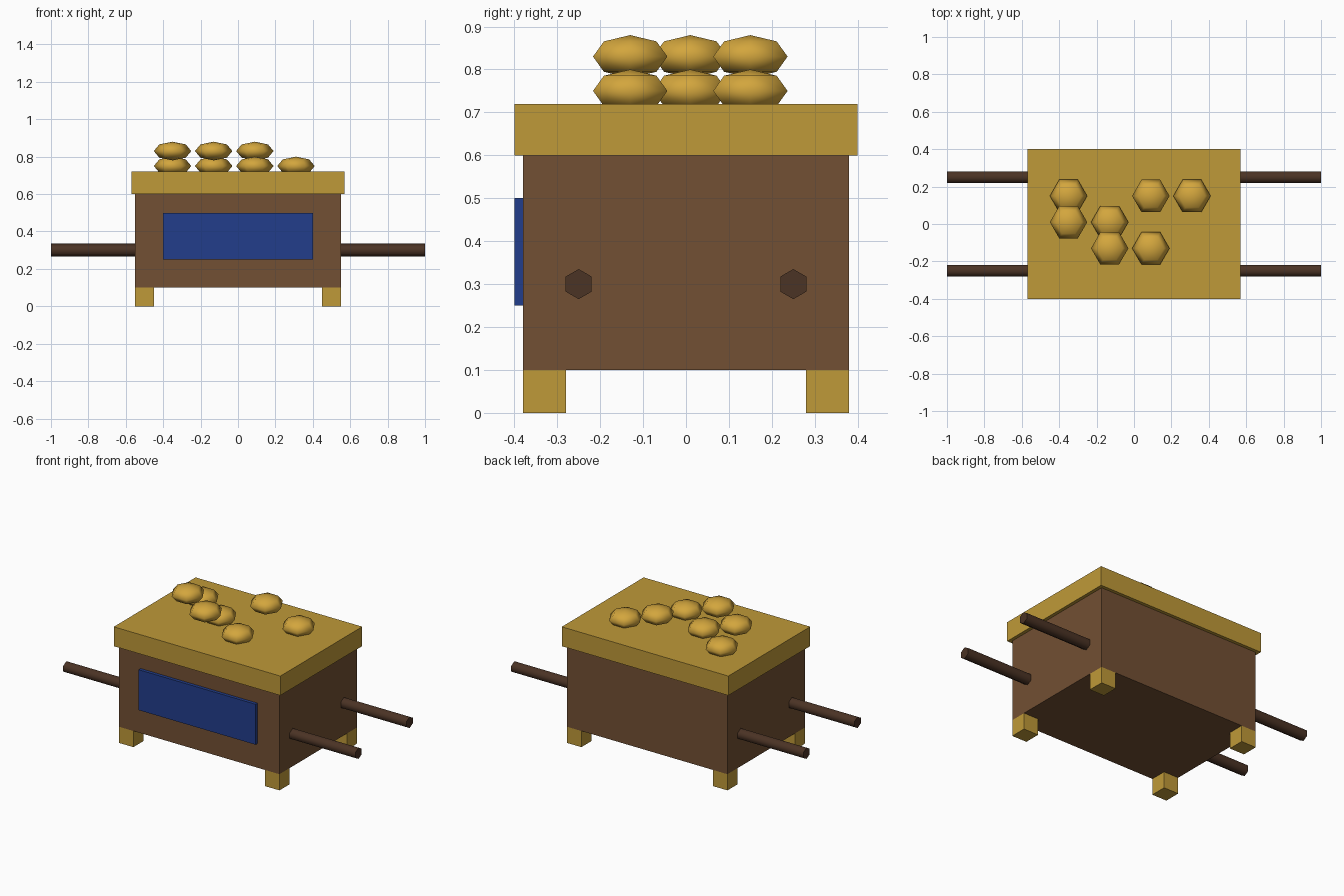
import bpy, bmesh
from math import radians
from mathutils import Matrix, Vector

if "Cube" in bpy.data.objects:
    bpy.data.objects.remove(bpy.data.objects["Cube"])


def material(name, rgb):
    m = bpy.data.materials.new(name)
    m.diffuse_color = (*rgb, 1)
    m.use_nodes = True
    m.node_tree.nodes["Principled BSDF"].inputs["Base Color"].default_value = m.diffuse_color
    return m


GOLD = material("gold", (0.52, 0.32, 0.04))
BRIGHT_GOLD = material("bright_gold", (0.65, 0.38, 0.047))
WOOD = material("wood", (0.17, 0.08, 0.033))
DARK_WOOD = material("dark_wood", (0.07, 0.033, 0.018))
BLUE = material("blue_cloth", (0.016, 0.048, 0.26))


def finish(name, bm, mat, loc):
    mesh = bpy.data.meshes.new(name)
    bm.to_mesh(mesh)
    bm.free()
    mesh.materials.append(mat)
    ob = bpy.data.objects.new(name, mesh)
    ob.location = loc
    bpy.context.collection.objects.link(ob)
    return ob


def box(name, lo, hi, mat):
    lo, hi = Vector(lo), Vector(hi)
    bm = bmesh.new()
    bmesh.ops.create_cube(bm, size=1, matrix=Matrix.Diagonal((*(hi - lo), 1)))
    return finish(name, bm, mat, (lo + hi) / 2)


def pole(name, y):
    bm = bmesh.new()
    turn = Matrix.Rotation(radians(90), 4, 'Y') @ Matrix.Rotation(radians(90), 4, 'Z')
    bmesh.ops.create_cone(bm, cap_ends=True, segments=6, radius1=0.035,
                          radius2=0.035, depth=2, matrix=turn)
    for f in bm.faces:
        f.smooth = len(f.verts) == 4  # rounded sides, flat end caps
    return finish(name, bm, DARK_WOOD, (0, y, 0.3))


def nugget(name, loc):
    bm = bmesh.new()
    shape = Matrix.Diagonal((0.1, 0.1, 0.05, 1)) @ Matrix.Rotation(radians(90), 4, 'Z')
    bmesh.ops.create_uvsphere(bm, u_segments=6, v_segments=4, radius=1, matrix=shape)
    for f in bm.faces:
        f.smooth = True
    return finish(name, bm, BRIGHT_GOLD, loc)


# Chest body, overhanging lid and front cloth panel
box("chest_body", (-0.55, -0.38, 0.1), (0.55, 0.38, 0.6), WOOD)
box("lid", (-0.57, -0.4, 0.6), (0.57, 0.4, 0.72), GOLD)
box("front_panel", (-0.4, -0.4, 0.25), (0.4, -0.38, 0.5), BLUE)

# Corner feet
for sx, side in ((-1, "left"), (1, "right")):
    for sy, end in ((-1, "front"), (1, "back")):
        x, y = sx * 0.5, sy * 0.33
        box(f"{end}_{side}_foot", (x - 0.05, y - 0.05, 0), (x + 0.05, y + 0.05, 0.1), GOLD)

# Carrying poles
pole("front_pole", -0.25)
pole("back_pole", 0.25)

# Gold nuggets, four in the lower layer and three in the upper one
for i in range(7):
    nugget(f"nugget_{i + 1}", (-0.35 + 0.22 * (i % 4), 0.15 - 0.14 * (i % 3), 0.75 + 0.08 * (i // 4)))
